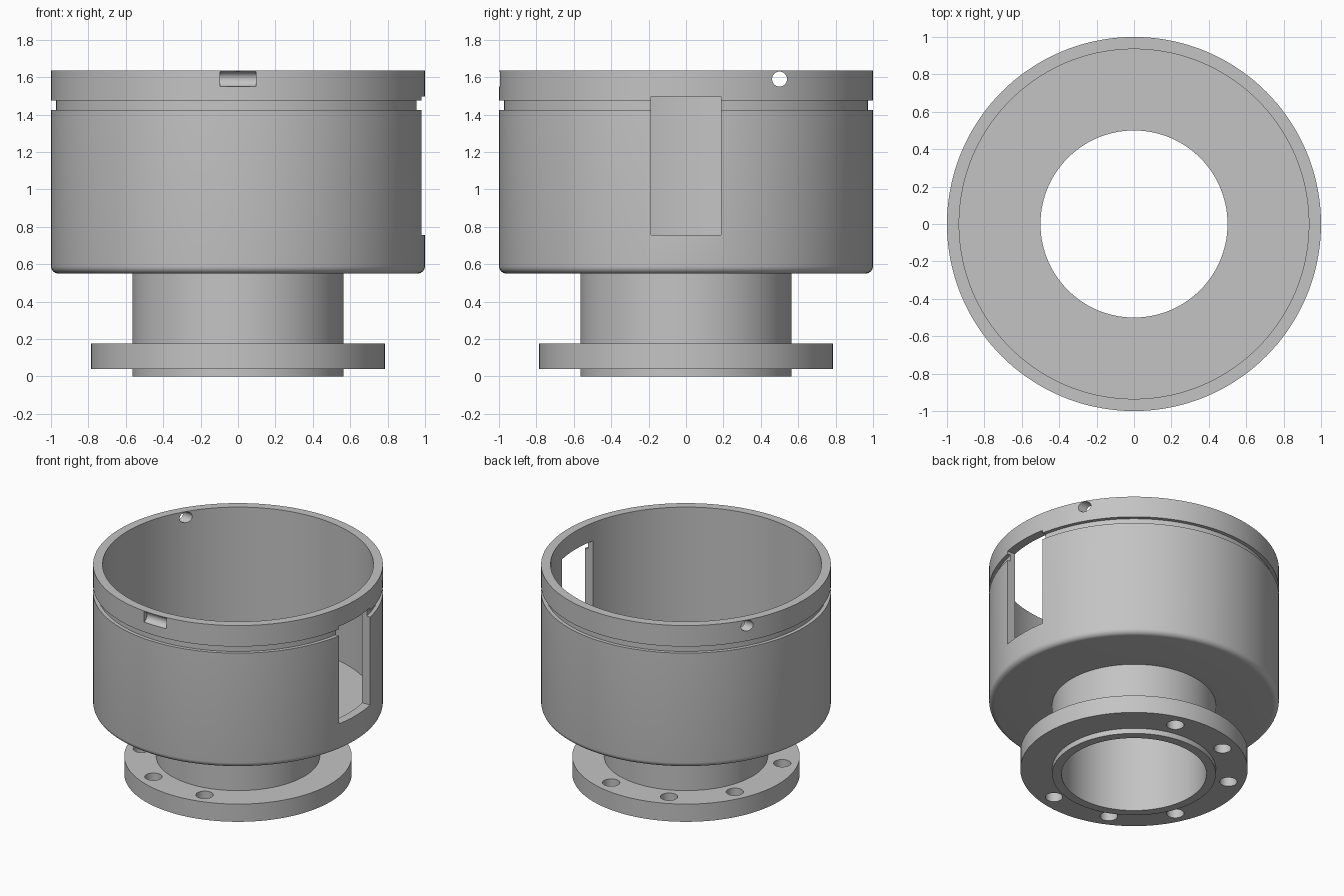
import bpy
import bmesh
from math import cos, sin, pi, radians

cube = bpy.data.objects.get("Cube")
if cube:
    bpy.data.objects.remove(cube, do_unlink=True)

grey = bpy.data.materials.new("plain_grey")
grey.use_nodes = True
GREY = (0.55, 0.55, 0.55, 1)
grey.diffuse_color = GREY
grey.node_tree.nodes["Principled BSDF"].inputs["Base Color"].default_value = GREY


def lathe(name, profile, steps=144):
    """Revolve a closed (radius, z) outline around the z axis."""
    bm = bmesh.new()
    rings = []
    for i in range(steps):
        a = 2 * pi * i / steps
        rings.append([bm.verts.new((r * cos(a), r * sin(a), z)) for r, z in profile])
    n = len(profile)
    for i in range(steps):
        a, b = rings[i], rings[(i + 1) % steps]
        for j in range(n):
            k = (j + 1) % n
            bm.faces.new((a[j], b[j], b[k], a[k]))
    bmesh.ops.recalc_face_normals(bm, faces=bm.faces)
    mesh = bpy.data.meshes.new(name)
    bm.to_mesh(mesh)
    bm.free()
    mesh.materials.append(grey)
    obj = bpy.data.objects.new(name, mesh)
    bpy.context.collection.objects.link(obj)
    return obj


def cut(target, cutter):
    """Subtract the cutter just added, then discard it."""
    cutter.hide_render = True
    cutter.data.materials.append(grey)
    mod = target.modifiers.new("cut", 'BOOLEAN')
    mod.operation = 'DIFFERENCE'
    mod.solver = 'EXACT'
    mod.object = cutter
    bpy.ops.object.select_all(action='DESELECT')
    bpy.context.view_layer.objects.active = target
    target.select_set(True)
    bpy.ops.object.modifier_apply(modifier=mod.name)
    bpy.data.objects.remove(cutter, do_unlink=True)


def cylinder(radius, depth, location, rotation=(0, 0, 0)):
    bpy.ops.mesh.primitive_cylinder_add(vertices=40, radius=radius, depth=depth,
                                        location=location, rotation=rotation)
    return bpy.context.object


# Turned body: neck, bolt flange, rounded cup base, grooved wall and inner floor
FILLET = 0.04
BASE, TOP = 0.55, 1.635
NECK, BORE, FLANGE = 0.565, 0.5, 0.785
corner = [(1 - FILLET + FILLET * sin(t), BASE + FILLET - FILLET * cos(t))
          for t in (pi / 2 * i / 6 for i in range(7))]
profile = [(BORE, 0), (NECK, 0), (NECK, 0.04), (FLANGE, 0.04), (FLANGE, 0.175),
           (NECK, 0.175), (NECK, BASE)] + corner + [
           (1, 1.425), (0.973, 1.425), (0.973, 1.475), (1, 1.475),
           (1, TOP), (0.935, TOP), (0.935, 0.61), (BORE, 0.61)]
housing = lathe("flanged_cup_housing", profile)

# Rectangular window in the +x wall
bpy.ops.mesh.primitive_cube_add(size=1, location=(0.95, 0, 1.126))
window = bpy.context.object
window.scale = (0.4, 0.374, 0.742)
cut(housing, window)

# Cross bore through both rim walls, and the shallow notch at the front rim
cut(housing, cylinder(0.04, 2.4, (0, 0.5, 1.59), (0, pi / 2, 0)))
cut(housing, cylinder(0.04, 0.19, (0, -1, 1.59), (0, pi / 2, 0)))

# Two mirrored sets of three bolt holes
for angle in (75, 115, 155):
    for side in (1, -1):
        a = radians(angle)
        cut(housing, cylinder(0.06, 0.25, (0.674 * cos(a), side * 0.674 * sin(a), 0.108)))

bpy.ops.object.select_all(action='DESELECT')
bpy.context.view_layer.objects.active = housing
housing.select_set(True)
bpy.ops.object.shade_smooth_by_angle(angle=radians(30))
